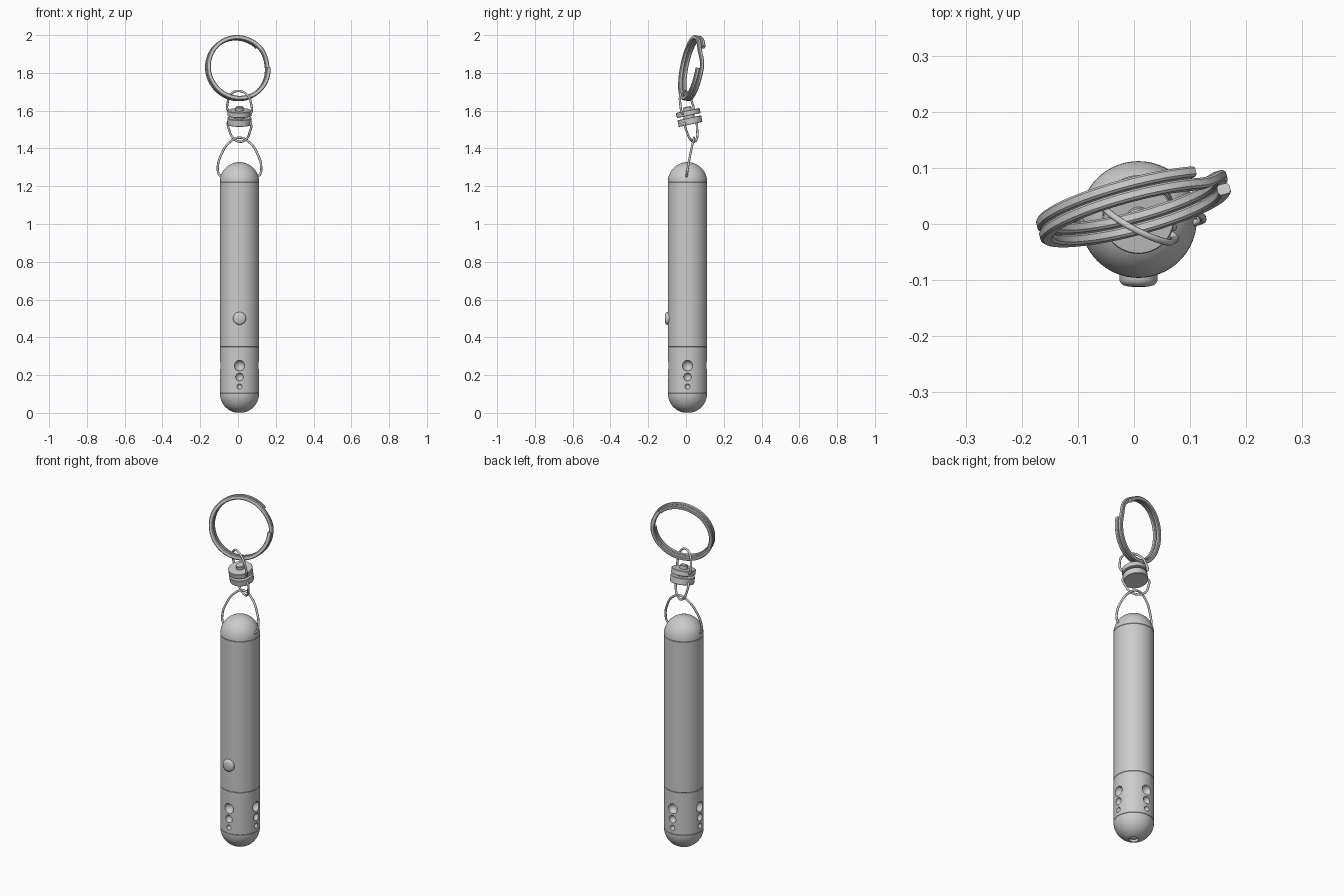
import bpy, bmesh
from math import sin, cos, pi, radians
from mathutils import Vector, Matrix

if "Cube" in bpy.data.objects:
    bpy.data.objects.remove(bpy.data.objects["Cube"])

CX = CY = 0.008          # body axis
R = 0.104                # body radius


def finish(name, bm, matrix=None, angle=35):
    bmesh.ops.recalc_face_normals(bm, faces=bm.faces)
    if matrix is not None:
        bm.transform(matrix)
    me = bpy.data.meshes.new(name)
    bm.to_mesh(me)
    bm.free()
    ob = bpy.data.objects.new(name, me)
    bpy.context.collection.objects.link(ob)
    smooth(me, angle)
    return ob


def smooth(me, angle=35):
    me.shade_smooth()
    me.set_sharp_from_angle(angle=radians(angle))


def skin(bm, rings):
    for a, b in zip(rings, rings[1:]):
        n = len(a)
        for i in range(n):
            bm.faces.new((a[i], a[(i + 1) % n], b[(i + 1) % n], b[i]))
    bm.faces.new(rings[0])
    bm.faces.new(rings[-1])


def lathe(name, profile, matrix, n=64):
    """Closed solid of revolution round local z from (radius, height) points."""
    bm = bmesh.new()
    skin(bm, [[bm.verts.new((r * cos(2 * pi * i / n), r * sin(2 * pi * i / n), z))
               for i in range(n)] for r, z in profile])
    return finish(name, bm, matrix)


def wire(name, points, matrix, radius):
    """Round wire through smooth bezier points, baked to a mesh."""
    cu = bpy.data.curves.new(name, 'CURVE')
    cu.dimensions = '3D'
    cu.bevel_depth, cu.bevel_resolution, cu.resolution_u = radius, 3, 10
    cu.use_fill_caps = True
    sp = cu.splines.new('BEZIER')
    sp.bezier_points.add(len(points) - 1)
    for bp, p in zip(sp.bezier_points, points):
        bp.co = matrix @ Vector(p)
        bp.handle_left_type = bp.handle_right_type = 'AUTO'
    tmp = bpy.data.objects.new(name + "_path", cu)
    bpy.context.collection.objects.link(tmp)
    bpy.context.view_layer.update()
    me = bpy.data.meshes.new_from_object(tmp.evaluated_get(bpy.context.evaluated_depsgraph_get()))
    bpy.data.objects.remove(tmp)
    smooth(me, 50)
    ob = bpy.data.objects.new(name, me)
    bpy.context.collection.objects.link(ob)
    return ob


def mirrored(half):
    """Full symmetric path from its +x half, ending on x = 0."""
    return half + [(-x, y, z) for x, y, z in half[-2::-1]]


# --- body: rounded end, barrel, sleeve and nose, with fine seams between
axis = Matrix.Translation((CX, CY, 0))
C = 0.0015
arc = [radians(90 * i / 14) for i in range(15)]
lathe("end_dome", [(R - C, 1.222)] + [(max(R * cos(a), 0.001), 1.2235 + R * sin(a)) for a in arc], axis)
lathe("barrel", [(R - C, 0.35), (R, 0.35 + C), (R, 1.222 - C), (R - C, 1.222)], axis)
sleeve = lathe("sleeve", [(R - C, 0.105), (R, 0.105 + C), (R, 0.35 - C), (R - C, 0.35)], axis)
nose = [(R * cos(a), 0.1035 - R * sin(a)) for a in arc if R * cos(a) > 0.026]
lathe("nose", [(R - C, 0.105)] + nose + [(0.025, 0.003), (0.023, 0.02), (0.001, 0.02)], axis)
lathe("nose_lens", [(max(0.022 * cos(a), 0.0005), 0.02 - 0.014 * sin(a)) for a in arc], axis, 32)

# --- three shrinking dimples on each of four sides of the sleeve
bm = bmesh.new()
for k in range(4):
    for z, r in ((0.25, 0.028), (0.19, 0.021), (0.14, 0.014)):
        pos = (CX + R * cos(k * pi / 2), CY + R * sin(k * pi / 2), z)
        bmesh.ops.create_uvsphere(bm, u_segments=24, v_segments=14, radius=r,
                                  matrix=Matrix.Translation(pos))
cutter = finish("dimple_cutter", bm)
cutter.hide_render = True
mod = sleeve.modifiers.new("dimples", 'BOOLEAN')
mod.object, mod.operation, mod.solver = cutter, 'DIFFERENCE', 'EXACT'
bpy.context.view_layer.update()
cut = bpy.data.meshes.new_from_object(sleeve.evaluated_get(bpy.context.evaluated_depsgraph_get()))
sleeve.modifiers.clear()
sleeve.data = cut
smooth(cut)
bpy.data.objects.remove(cutter)

# --- push button on the front
lathe("button", [(0.034, 0), (0.034, 0.02), (0.032, 0.025), (0.027, 0.029), (0.018, 0.0315), (0.001, 0.0325)],
      Matrix.Translation((CX, -0.08, 0.5)) @ Matrix.Rotation(pi / 2, 4, 'X'), 40)

# --- wire bail over the rounded end
wire("bail", mirrored([(0.094, -0.006, 1.25), (0.108, -0.004, 1.262), (0.115, 0.002, 1.30), (0.098, 0.014, 1.365),
                       (0.055, 0.028, 1.43), (0, 0.035, 1.457)]), axis, 0.006)

# --- tilted swivel: two discs on a pin, with a wire loop above and below
swivel = Matrix.Translation((CX, 0.016, 1.568)) @ Matrix.Rotation(radians(12), 4, 'X')
turned = swivel @ Matrix.Rotation(radians(-27), 4, 'Z')
for name, lo, hi in (("upper_disc", 0.006, 0.034), ("lower_disc", -0.042, -0.006)):
    lathe(name, [(0.062, lo), (0.064, lo + 0.002), (0.064, hi - 0.002), (0.062, hi)], swivel, 48)
lathe("swivel_pin", [(0.03, -0.02), (0.03, 0.02), (0.022, 0.022), (0.022, 0.05), (0.019, 0.054)], swivel, 32)
wire("upper_loop", mirrored([(0.05, 0, 0.02), (0.067, 0, 0.025), (0.069, 0, 0.075), (0.05, 0, 0.118),
                             (0, 0, 0.139)]), turned, 0.006)
wire("lower_loop", mirrored([(0.05, 0, -0.024), (0.066, 0, -0.03), (0.06, 0, -0.08), (0.04, 0, -0.118),
                             (0, 0, -0.135)]), turned, 0.006)

# --- split ring: one flat strand wound twice with a sideways jog
bm = bmesh.new()
u = Vector((0.967, 0.255, 0)).normalized()
v = Vector((0, 0.19, 0.98))
v = (v - u * v.dot(u)).normalized()
n = v.cross(u)           # points to the back
if n.y < 0:
    n = -n
centre = Vector((-0.001, 0.031, 1.825))
hw, hd, ch = 0.0115, 0.0095, 0.004
section = [(hw, hd - ch), (hw - ch, hd), (ch - hw, hd), (-hw, hd - ch),
           (-hw, ch - hd), (ch - hw, -hd), (hw - ch, -hd), (hw, ch - hd)]
rings = []
for d in range(45, 721, 3):
    t = min(max((d - 362) / 40, 0), 1)
    off = 0.011 * (1 - 2 * t * t * (3 - 2 * t))
    radial = u * cos(radians(d)) + v * sin(radians(d))
    rings.append([bm.verts.new(centre + radial * (0.1635 + a) + n * (off + b)) for a, b in section])
skin(bm, rings)
finish("split_ring", bm)
